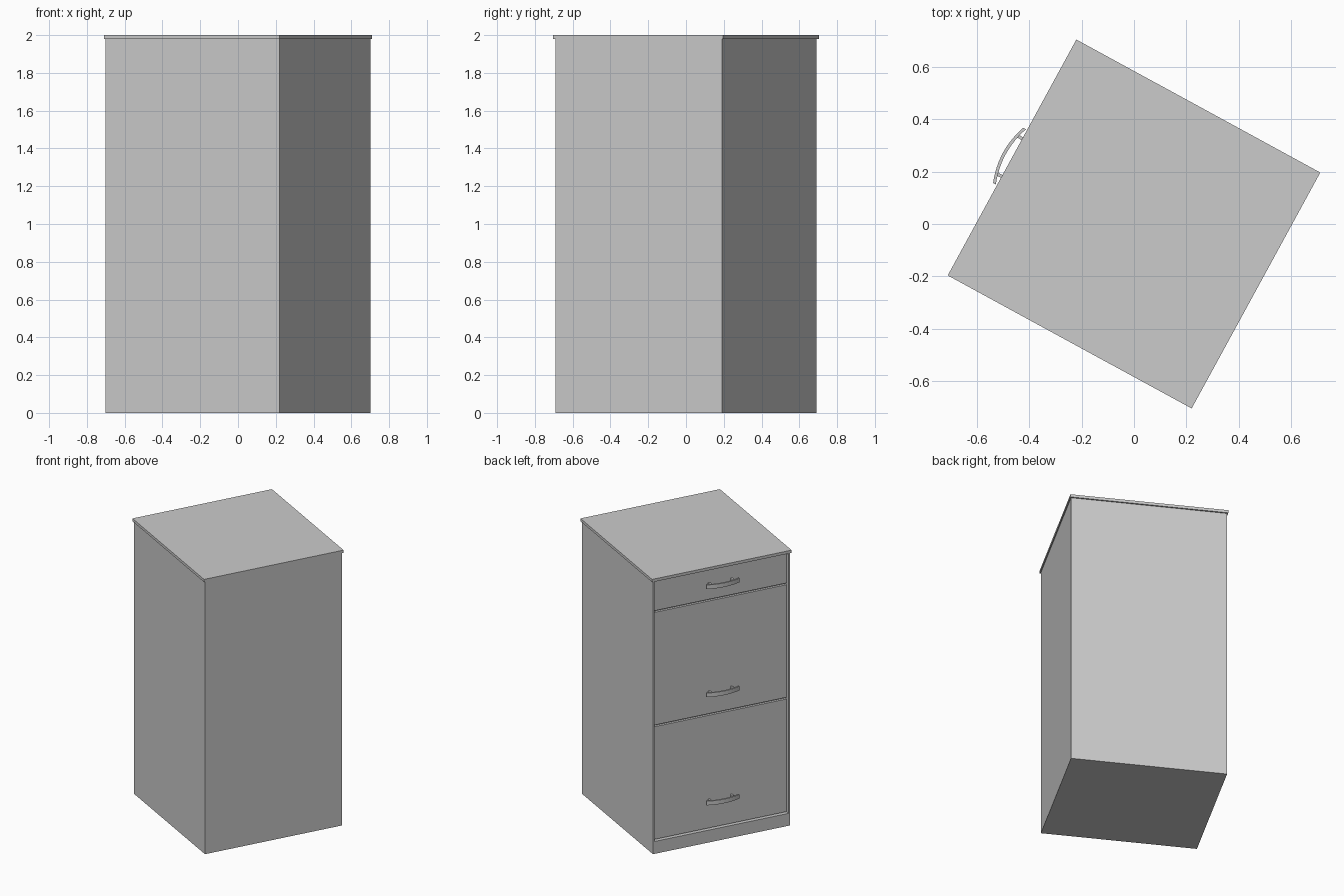
import bpy, bmesh, math
from mathutils import Matrix

if "Cube" in bpy.data.objects:
    bpy.data.objects.remove(bpy.data.objects["Cube"])

# Built in a local frame (drawers face -x), then turned as a whole
TURN = Matrix.Rotation(math.radians(-28.6), 4, 'Z')
L, W = 1.047, 1.005          # carcass depth (x) and width (y)
FX = -L / 2                  # front plane
SLAB_Z = 1.98
WALL, PLINTH, RECESS, GAP = 0.015, 0.09, 0.018, 0.012


def finish(bm, name):
    bmesh.ops.recalc_face_normals(bm, faces=bm.faces)
    bm.transform(TURN)
    me = bpy.data.meshes.new(name)
    bm.to_mesh(me)
    bm.free()
    ob = bpy.data.objects.new(name, me)
    bpy.context.collection.objects.link(ob)
    return ob


def add_box(bm, x0, x1, y0, y1, z0, z1):
    m = Matrix.Translation(((x0 + x1) / 2, (y0 + y1) / 2, (z0 + z1) / 2)) \
        @ Matrix.Diagonal((x1 - x0, y1 - y0, z1 - z0, 1))
    bmesh.ops.create_cube(bm, size=1, matrix=m)


def box(name, *dims):
    bm = bmesh.new()
    add_box(bm, *dims)
    return finish(bm, name)


# Carcass: a box with a shallow front opening above the plinth
bm = bmesh.new()
add_box(bm, FX, -FX, -W / 2, W / 2, 0, SLAB_Z)
bm.normal_update()
front = next(f for f in bm.faces if f.normal.x < -0.9)
bmesh.ops.inset_region(bm, faces=[front], thickness=WALL)
for v in front.verts:
    v.co.z = PLINTH if v.co.z < 1 else SLAB_Z - 0.004
ext = bmesh.ops.extrude_discrete_faces(bm, faces=[front])
for v in ext['faces'][0].verts:
    v.co.x += 2 * RECESS
finish(bm, "carcass")

# Top slab with a small overhang
box("top_slab", -0.53, 0.53, -0.5125, 0.5125, SLAB_Z, 2.0)


def handle(name, zc):
    """Bowed bar on two short posts."""
    n, half, thick, h = 12, 0.12, 0.012, 0.015
    bm = bmesh.new()
    rings = []
    for i in range(n + 1):
        t = -1 + 2 * i / n
        xo, y = -0.547 - 0.022 * (1 - t * t), t * half
        rings.append([bm.verts.new((x, y, zc + z)) for x, z in
                      ((xo, -h), (xo + thick, -h), (xo + thick, h), (xo, h))])
    for a, b in zip(rings, rings[1:]):
        for k in range(4):
            bm.faces.new((a[k], a[(k + 1) % 4], b[(k + 1) % 4], b[k]))
    bm.faces.new(rings[0])
    bm.faces.new(rings[-1])
    for s in (-1, 1):
        add_box(bm, -0.55, FX + RECESS + 0.002,
                s * 0.082 - 0.006, s * 0.082 + 0.006, zc - 0.008, zc + 0.008)
    ob = finish(bm, name)
    bpy.context.view_layer.objects.active = ob
    ob.select_set(True)
    bpy.ops.object.shade_smooth_by_angle(angle=math.radians(30))
    ob.select_set(False)


# Drawer fronts and handles: bottom, middle, top
for label, z0, z1, hz in (("bottom", PLINTH, 0.92, 0.30),
                          ("middle", 0.92, 1.75, 1.085),
                          ("top", 1.75, SLAB_Z - 0.004, 1.87)):
    box(label + "_drawer_front", FX + RECESS, FX + 2 * RECESS,
        -W / 2 + WALL, W / 2 - WALL, z0 + GAP / 2, z1 - GAP / 2)
    handle(label + "_drawer_handle", hz)
